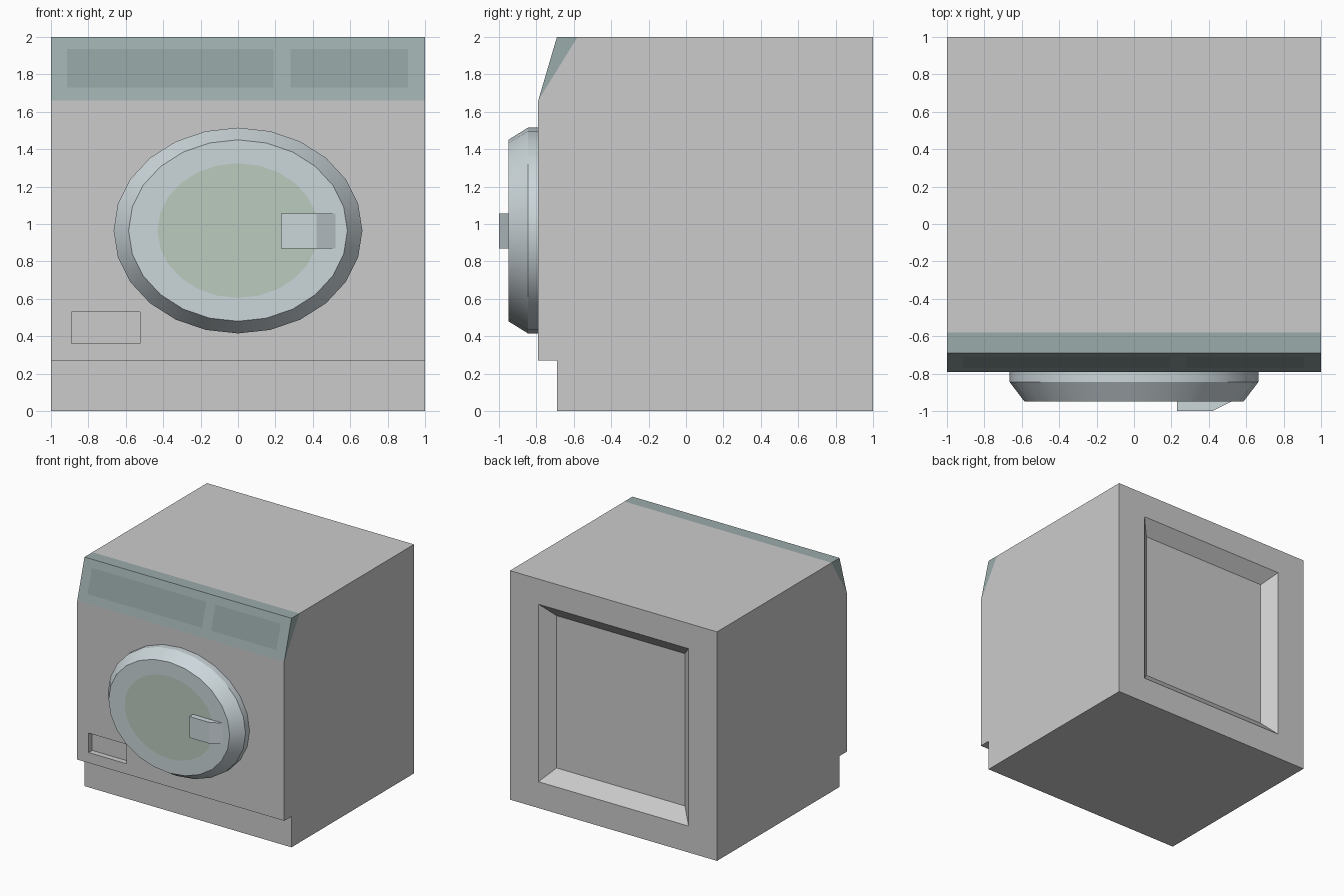
import bpy, bmesh
from math import sin, cos, tau, radians

if "Cube" in bpy.data.objects:
    bpy.data.objects.remove(bpy.data.objects["Cube"])


def material(name, rgb):
    m = bpy.data.materials.new(name)
    m.diffuse_color = (*rgb, 1)
    m.use_nodes = True
    m.node_tree.nodes["Principled BSDF"].inputs["Base Color"].default_value = m.diffuse_color
    return m


panel_mat = material("panel_teal", (0.33, 0.41, 0.41))
window_mat = material("window_teal", (0.27, 0.34, 0.34))
door_mat = material("door_blue_grey", (0.60, 0.67, 0.70))
glass_mat = material("glass_green", (0.50, 0.60, 0.52))


def finish(name, bm, mats=()):
    bmesh.ops.remove_doubles(bm, verts=bm.verts, dist=1e-5)
    bmesh.ops.recalc_face_normals(bm, faces=bm.faces)
    me = bpy.data.meshes.new(name)
    bm.to_mesh(me)
    bm.free()
    ob = bpy.data.objects.new(name, me)
    bpy.context.collection.objects.link(ob)
    for m in mats:
        me.materials.append(m)
    return ob


def loft(name, rings, mats=(), cap_mat=0, last_mat=0):
    """Skin a list of equal-length point rings and cap both ends."""
    bm = bmesh.new()
    vs = [[bm.verts.new(p) for p in r] for r in rings]
    n = len(vs[0])
    for k, (a, b) in enumerate(zip(vs, vs[1:])):
        for i in range(n):
            f = bm.faces.new((a[i], a[(i + 1) % n], b[(i + 1) % n], b[i]))
            f.material_index = last_mat if k == len(vs) - 2 else 0
    bm.faces.new(vs[0])
    bm.faces.new(vs[-1]).material_index = cap_mat
    return finish(name, bm, mats)


def rect(cx, cz, hx, hz, y):
    return [(cx - hx, y, cz - hz), (cx + hx, y, cz - hz),
            (cx + hx, y, cz + hz), (cx - hx, y, cz + hz)]


def ellipse(rx, rz, y, cz=0.965, n=24):
    return [(rx * sin(tau * i / n), y, cz + rz * cos(tau * i / n)) for i in range(n)]


# Cabinet: side profile (y, z) with toe kick and sloped top front
profile = [(1, 0), (1, 2), (-0.58, 2), (-0.79, 1.66), (-0.79, 0.27), (-0.69, 0.27), (-0.69, 0)]
cabinet = loft("cabinet", [[(x, y, z) for y, z in profile] for x in (-1, 1)])

# Recesses: tapered back panel and the small filter pocket on the front
cutters = [
    loft("back_recess_cutter", [rect(0, 1.005, 0.62, 0.665, 0.9), rect(0, 1.005, 0.83, 0.885, 1.1)]),
    loft("filter_pocket_cutter", [rect(-0.707, 0.445, 0.183, 0.085, y) for y in (-0.9, -0.74)]),
]
bpy.context.view_layer.objects.active = cabinet
for c in cutters:
    c.hide_render = True
    mod = cabinet.modifiers.new("recess", 'BOOLEAN')
    mod.operation = 'DIFFERENCE'
    mod.solver = 'EXACT'
    mod.object = c
    bpy.ops.object.modifier_apply(modifier=mod.name)
    bpy.data.objects.remove(c)

# Control panel: wedge whose sloped face holds two flush darker windows
xs = [-1, -0.915, 0.19, 0.28, 0.91, 1]
zs = [1.66, 1.73, 1.935, 2]
bm = bmesh.new()
grid = [[bm.verts.new((x, -0.79 + (z - 1.66) * 0.1 / 0.34, z)) for x in xs] for z in zs]
for j in range(len(zs) - 1):
    for i in range(len(xs) - 1):
        f = bm.faces.new((grid[j][i], grid[j][i + 1], grid[j + 1][i + 1], grid[j + 1][i]))
        f.material_index = int(j == 1 and i in (1, 3))
back = [bm.verts.new((x, -0.58, 2)) for x in (-1, 1)]
bm.faces.new([back[0], *grid[-1], back[1]])
bm.faces.new([back[0], *grid[0], back[1]])
for v, i in zip(back, (0, -1)):
    bm.faces.new([v] + [row[i] for row in grid])
finish("control_panel", bm, (panel_mat, window_mat))

# Door: oval rim with bevelled front and a flush tinted glass
door = loft("door", [ellipse(0.665, 0.55, -0.79), ellipse(0.665, 0.55, -0.845),
                     ellipse(0.585, 0.485, -0.95), ellipse(0.43, 0.36, -0.95)],
            (door_mat, glass_mat), cap_mat=1)
bpy.context.view_layer.objects.active = door
door.select_set(True)
bpy.ops.object.shade_smooth_by_angle(angle=radians(30))

# Handle: block with a slanted right end
handle = [(0.23, -0.945), (0.23, -1.0), (0.42, -1.0), (0.52, -0.95), (0.52, -0.945)]
loft("door_handle", [[(x, y, z) for x, y in handle] for z in (0.87, 1.055)], (door_mat,))
